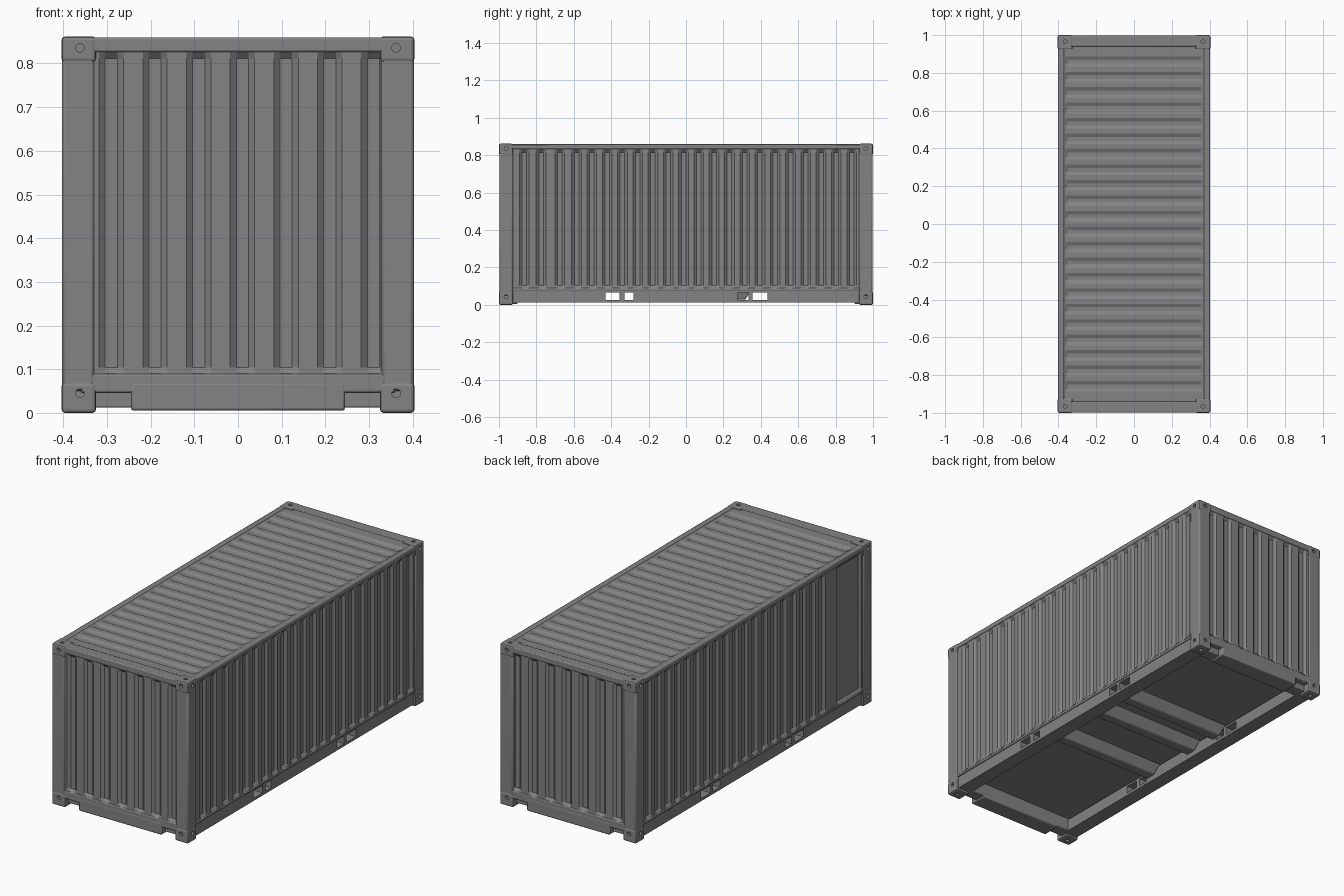
import bpy, bmesh
from math import pi
from mathutils import Vector, Matrix

if "Cube" in bpy.data.objects:
    bpy.data.objects.remove(bpy.data.objects["Cube"])

dark = bpy.data.materials.new("dark_grey_paint")
dark.diffuse_color = (0.23, 0.23, 0.23, 1)
dark.use_nodes = True
dark.node_tree.nodes["Principled BSDF"].inputs["Base Color"].default_value = dark.diffuse_color


def finish(name, bm, bevel=0.0, mirror="", angle=0.5):
    me = bpy.data.meshes.new(name)
    bm.to_mesh(me)
    bm.free()
    me.materials.append(dark)
    ob = bpy.data.objects.new(name, me)
    bpy.context.collection.objects.link(ob)
    if bevel:
        m = ob.modifiers.new("bevel", 'BEVEL')
        m.width, m.segments = bevel, 2
    if mirror:
        m = ob.modifiers.new("mirror", 'MIRROR')
        m.use_axis = ['X' in mirror, 'Y' in mirror, False]
        m.use_mirror_merge = False
    bpy.ops.object.select_all(action='DESELECT')
    bpy.context.view_layer.objects.active = ob
    ob.select_set(True)
    bpy.ops.object.shade_smooth_by_angle(angle=angle)
    return ob


def add_box(bm, x, y, z):
    c = [(a[0] + a[1]) / 2 for a in (x, y, z)]
    s = [a[1] - a[0] for a in (x, y, z)]
    bmesh.ops.create_cube(bm, size=1, matrix=Matrix.Translation(c) @ Matrix.Diagonal((*s, 1)))


def box(name, x, y, z, bevel=0.004, mirror=""):
    bm = bmesh.new()
    add_box(bm, x, y, z)
    return finish(name, bm, bevel, mirror)


def pressed_panel(name, u, v, inset, grooves, half, slope, depth, place, out):
    """Flat plate with a row of pressed-in grooves with sloping ends."""
    us = [(u[0], 0)]
    for g in grooves:
        us += [(g - half, 0), (g - half + slope, 1), (g + half - slope, 1), (g + half, 0)]
    us.append((u[1], 0))
    vs = [(v[0], 0), (v[0] + inset, 0), (v[0] + inset + 0.014, 1),
          (v[1] - inset - 0.014, 1), (v[1] - inset, 0), (v[1], 0)]
    bm = bmesh.new()
    grid = [[bm.verts.new(place(a, b, depth * i * j)) for b, j in vs] for a, i in us]
    for p, q in zip(grid, grid[1:]):
        for k in range(len(vs) - 1):
            bm.faces.new((p[k], q[k], q[k + 1], p[k + 1]))
    bm.normal_update()
    if sum((f.normal for f in bm.faces), Vector()).dot(Vector(out)) < 0:
        bmesh.ops.reverse_faces(bm, faces=bm.faces[:])
    return finish(name, bm, angle=0.1)


# Corrugated walls and roof
ends = [-0.29 + 0.1 * i for i in range(7)]
sides = [-0.865, -0.775, -0.675] + [-0.585 + 0.0817 * i for i in range(19)]
roof = [-0.86 + 0.0819 * i for i in range(22)]
pressed_panel("front_wall", (-0.34, 0.34), (0.08, 0.835), 0.01, ends, 0.028, 0.014, 0.012,
              lambda u, v, d: (u, -0.993 + d, v), (0, -1, 0))
pressed_panel("back_wall", (-0.34, 0.34), (0.08, 0.835), 0.01, ends, 0.028, 0.014, 0.012,
              lambda u, v, d: (u, 0.993 - d, v), (0, 1, 0))
pressed_panel("right_wall", (-0.94, 0.94), (0.08, 0.84), 0.01, sides, 0.026, 0.014, 0.012,
              lambda u, v, d: (0.398 - d, u, v), (1, 0, 0))
pressed_panel("left_wall", (-0.7, 0.94), (0.08, 0.84), 0.01, sides[3:], 0.026, 0.014, 0.012,
              lambda u, v, d: (-0.398 + d, u, v), (-1, 0, 0))
pressed_panel("left_wall_flat", (-0.94, -0.7), (0.08, 0.84), 0.01, [-0.81], 0.105, 0.014, 0.011,
              lambda u, v, d: (-0.398 + d, u, v), (-1, 0, 0))
pressed_panel("roof", (-0.95, 0.95), (-0.385, 0.385), 0.02, roof, 0.028, 0.018, 0.008,
              lambda u, v, d: (v, u, 0.856 - d), (0, 0, 1))

# Frame
box("corner_post", (0.328, 0.403), (-0.998, -0.925), (0.05, 0.82), 0.008, "XY")
box("top_side_rail", (0.37, 0.402), (-0.95, 0.95), (0.833, 0.859), 0.005, "X")
box("end_header", (-0.35, 0.35), (-0.998, -0.94), (0.826, 0.86), 0.005, "Y")
box("end_sill", (-0.36, 0.36), (-0.997, -0.9), (0.046, 0.09), 0.005, "Y")
box("end_sill_drop", (-0.245, 0.245), (-0.998, -0.9), (0.005, 0.07), 0.006, "Y")
box("end_sill_backing", (-0.36, 0.36), (-0.965, -0.9), (0.012, 0.06), 0.004, "Y")

# Bottom side rails with lift-truck pockets
bm = bmesh.new()
xr = (0.315, 0.394)
add_box(bm, xr, (-0.95, 0.95), (0.066, 0.076))
add_box(bm, xr, (-0.95, 0.95), (0.012, 0.026))
solid = [(-0.95, -0.43), (-0.355, -0.33), (-0.28, 0.275), (0.335, 0.355), (0.435, 0.95)]
for y in solid:
    add_box(bm, xr, y, (0.0255, 0.0665))
finish("bottom_side_rail", bm, 0, "X")
box("bottom_rail_lip", (0.33, 0.401), (-0.95, 0.95), (0.076, 0.09), 0.004, "X")

# Floor and cross beams underneath
box("floor", (-0.36, 0.36), (-0.95, 0.95), (0.082, 0.09), 0)
bm = bmesh.new()
for y in (-0.23, 0.09, 0.29):
    r = bmesh.ops.create_cube(bm, size=1, matrix=Matrix.Translation((0, y, 0.056))
                              @ Matrix.Diagonal((0.64, 0.12, 0.056, 1)))
    for w in r["verts"]:
        if w.co.z < 0.05:
            w.co.y = y + (w.co.y - y) * 0.45
            w.co.x *= 0.95
finish("floor_cross_beams", bm, 0.006)


# Corner castings with a hole in each outer face
def casting(name, z, hole_z, cap_z):
    ob = box(name, (0.325, 0.404), (-1.0, -0.925), z, 0.008)
    bm = bmesh.new()
    spots = [((0.362, -1.0, hole_z), Matrix.Rotation(pi / 2, 4, 'X')),
             ((0.404, -0.962, hole_z), Matrix.Rotation(pi / 2, 4, 'Y')),
             ((0.365, -0.965, cap_z), Matrix.Identity(4))]
    for p, rot in spots:
        bmesh.ops.create_cone(bm, cap_ends=True, segments=16, radius1=0.010, radius2=0.010,
                              depth=0.03, matrix=Matrix.Translation(p) @ rot)
    cut = finish(name + "_cutter", bm)
    cut.hide_render = True
    bpy.ops.object.select_all(action='DESELECT')
    bpy.context.view_layer.objects.active = ob
    ob.select_set(True)
    m = ob.modifiers.new("holes", 'BOOLEAN')
    m.object, m.operation, m.solver = cut, 'DIFFERENCE', 'EXACT'
    m = ob.modifiers.new("mirror", 'MIRROR')
    m.use_axis = [True, True, False]
    m.use_mirror_merge = False
    for n in [m.name for m in ob.modifiers]:
        bpy.ops.object.modifier_apply(modifier=n)
    bpy.data.objects.remove(cut)
    bpy.ops.object.shade_smooth_by_angle(angle=0.3)


casting("bottom_corner_castings", (0.0, 0.07), 0.045, 0.0)
casting("top_corner_castings", (0.803, 0.862), 0.836, 0.862)
